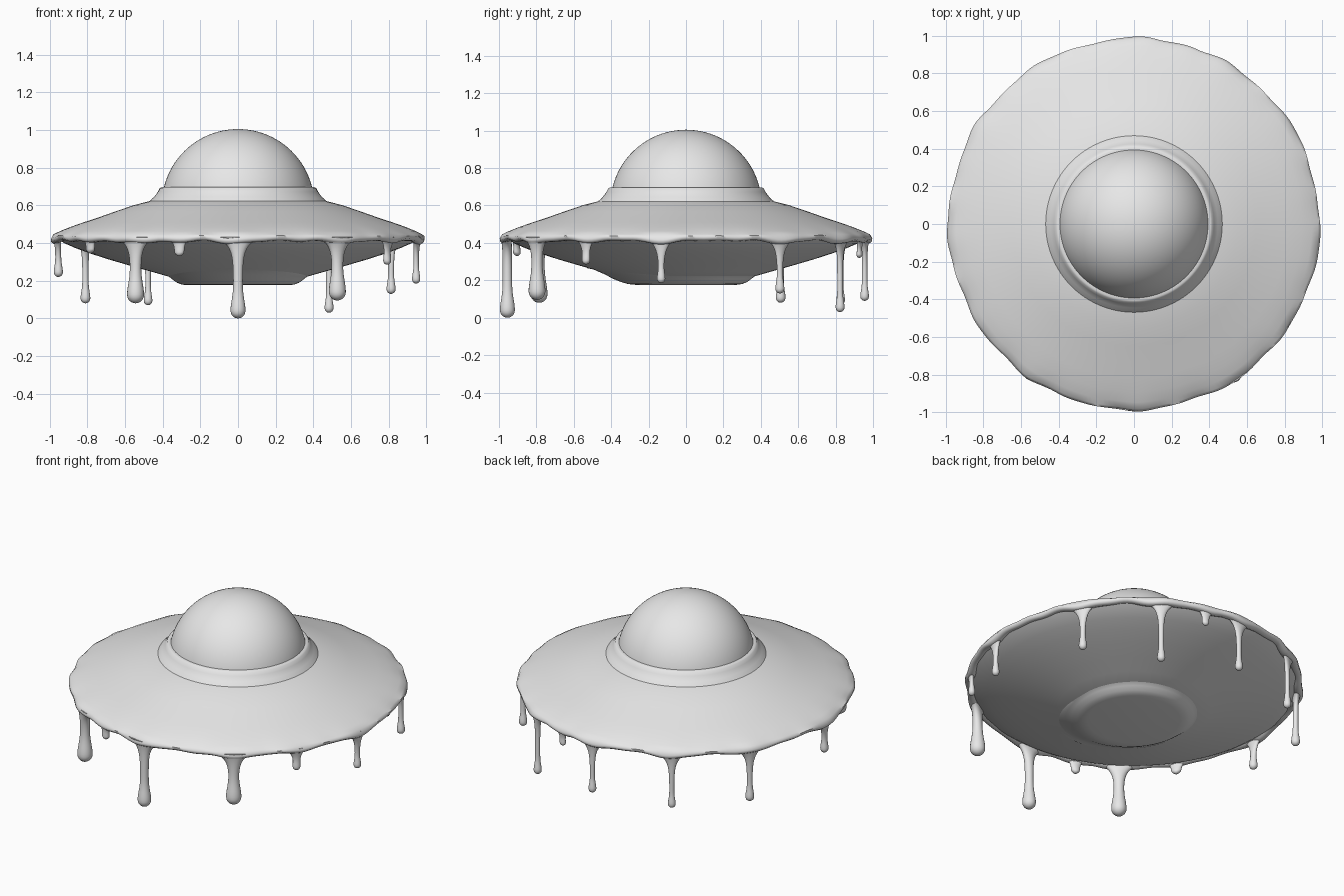
import bpy, bmesh, math

if "Cube" in bpy.data.objects:
    bpy.data.objects.remove(bpy.data.objects["Cube"])

TAU = 2 * math.pi
grey = bpy.data.materials.new("light_grey")
grey.diffuse_color = (0.8, 0.8, 0.8, 1)
grey.use_nodes = True
grey.node_tree.nodes["Principled BSDF"].inputs["Base Color"].default_value = grey.diffuse_color


def loft(name, rows, cols, point, angle=40):
    """Skin rows of closed rings; point(row, turn) gives each position."""
    bm = bmesh.new()
    rings = [[bm.verts.new(point(i, TAU * j / cols)) for j in range(cols)]
             for i in range(rows)]
    for a, b in zip(rings, rings[1:]):
        for j in range(cols):
            k = (j + 1) % cols
            bm.faces.new((a[j], a[k], b[k], b[j]))
    bm.faces.new(rings[0])
    bm.faces.new(rings[-1])
    bmesh.ops.recalc_face_normals(bm, faces=bm.faces)
    me = bpy.data.meshes.new(name)
    bm.to_mesh(me)
    bm.free()
    me.materials.append(grey)
    ob = bpy.data.objects.new(name, me)
    bpy.context.collection.objects.link(ob)
    bpy.context.view_layer.objects.active = ob
    ob.select_set(True)
    bpy.ops.object.shade_smooth_by_angle(angle=math.radians(angle))
    ob.select_set(False)
    return ob


def polar(r, a, z):
    return (r * math.cos(a), r * math.sin(a), z)


# Drips: direction in degrees, tip height, bulb radius
drips = [(270, 0.0, .040), (235.3, .08, .045), (303.5, .095, .045),
         (251, .33, .018), (326, .285, .020), (352, .185, .022),
         (31.7, .13, .024), (59.6, .03, .024), (76, .32, .015),
         (90, .09, .023), (120, .07, .023), (148, .08, .026),
         (183, .22, .024), (215, .345, .018)]


def closeness(a):
    """1 at a drip, falling to 0 between drips."""
    best = 0
    for deg, tip, _ in drips:
        d = (a - math.radians(deg) + math.pi) % TAU - math.pi
        best = max(best, math.exp(-(d / 0.13) ** 2) * (1 if tip < .25 else .6))
    return best


# Saucer underside
under = [(.20, .20), (.37, .222), (.45, .245), (.56, .276), (.68, .311),
         (.78, .343), (.86, .372), (.92, .398), (.955, .42), (.95, .44)]
loft("saucer_underside", len(under), 128,
     lambda i, a: polar(under[i][0], a, under[i][1]))

# Glaze: smooth top with a wavy rolled lip
glaze = [(.38, .64), (.455, .626), (.55, .602), (.65, .568), (.735, .538),
         (.82, .510), (.89, .485), (.94, .463), (.97, .446), (.983, .43),
         (.982, .415), (.97, .406), (.955, .404), (.94, .410), (.92, .43)]


def glaze_point(i, a):
    r, z = glaze[i]
    lip = max(0, min(1, (r - .85) / .12)) ** 2
    c = closeness(a)
    wave = .5 * math.sin(17 * a + 1) + .5 * math.sin(29 * a + 2.3)
    r += lip * (.014 * c + .004 * wave - .002)
    if i >= 9:
        z += -.016 * c + .006 * wave + .008
    return polar(r, a, z)


loft("glaze_top", len(glaze), 256, glaze_point, 60)

# Hanging drips: flared root, thin stem, round bulb
ROWS = 26
for n, (deg, tip, bulb) in enumerate(drips):
    top, base = .432, math.radians(deg)
    length = top - tip
    web = min(.10, .035 + .2 * length)

    def drip_point(i, t, top=top, base=base, length=length, web=web, bulb=bulb):
        u = (1 - math.cos(math.pi * (i + .25) / (ROWS - .75))) / 2
        depth = length * u
        h = length - depth
        stem = .62 * bulb
        if h < bulb:
            w = bulb * math.sqrt(max(.0001, 1 - (1 - h / bulb) ** 2))
        else:
            w = stem + (bulb - stem) * math.exp(-((h - bulb) / (1.9 * bulb)) ** 2)
        flare = math.exp(-depth / .042) * min(1, h / bulb)
        wide = w + web * flare
        deep = w * (1 - .3 * flare) + .012 * flare
        r = .955 + .008 * flare + deep * math.cos(t)
        return polar(r, base + wide * math.sin(t) / .96, top - depth)

    loft("drip_%02d" % (n + 1), ROWS, 20, drip_point, 70)

# Keel: shallow bowl reaching further out at the front
keel = [(.40, .265, .13), (.385, .228, .11), (.365, .220, .07), (.35, .208, .04),
        (.325, .190, .02), (.30, .180, .01), (.27, .176, 0)]


def keel_point(i, a):
    r, z, reach = keel[i]
    front = max(0, -math.sin(a)) ** 2
    r += reach * front
    if i in (1, 2):
        z += (.030 if i == 1 else .012) * front
    return polar(r, a, z)


loft("keel", len(keel), 96, keel_point)

# Collar around the dome
collar = [(.43, .60), (.475, .612), (.468, .624), (.445, .645), (.425, .672),
          (.415, .692), (.405, .697), (.39, .697)]
loft("collar", len(collar), 96, lambda i, a: polar(collar[i][0], a, collar[i][1]))

# Dome
R, CZ, N = .405, .60, 24


def dome_point(i, a):
    e = math.radians(5 + 84.5 * i / (N - 1))
    return polar(R * math.cos(e), a, CZ + R * math.sin(e))


loft("dome", N, 96, dome_point)
